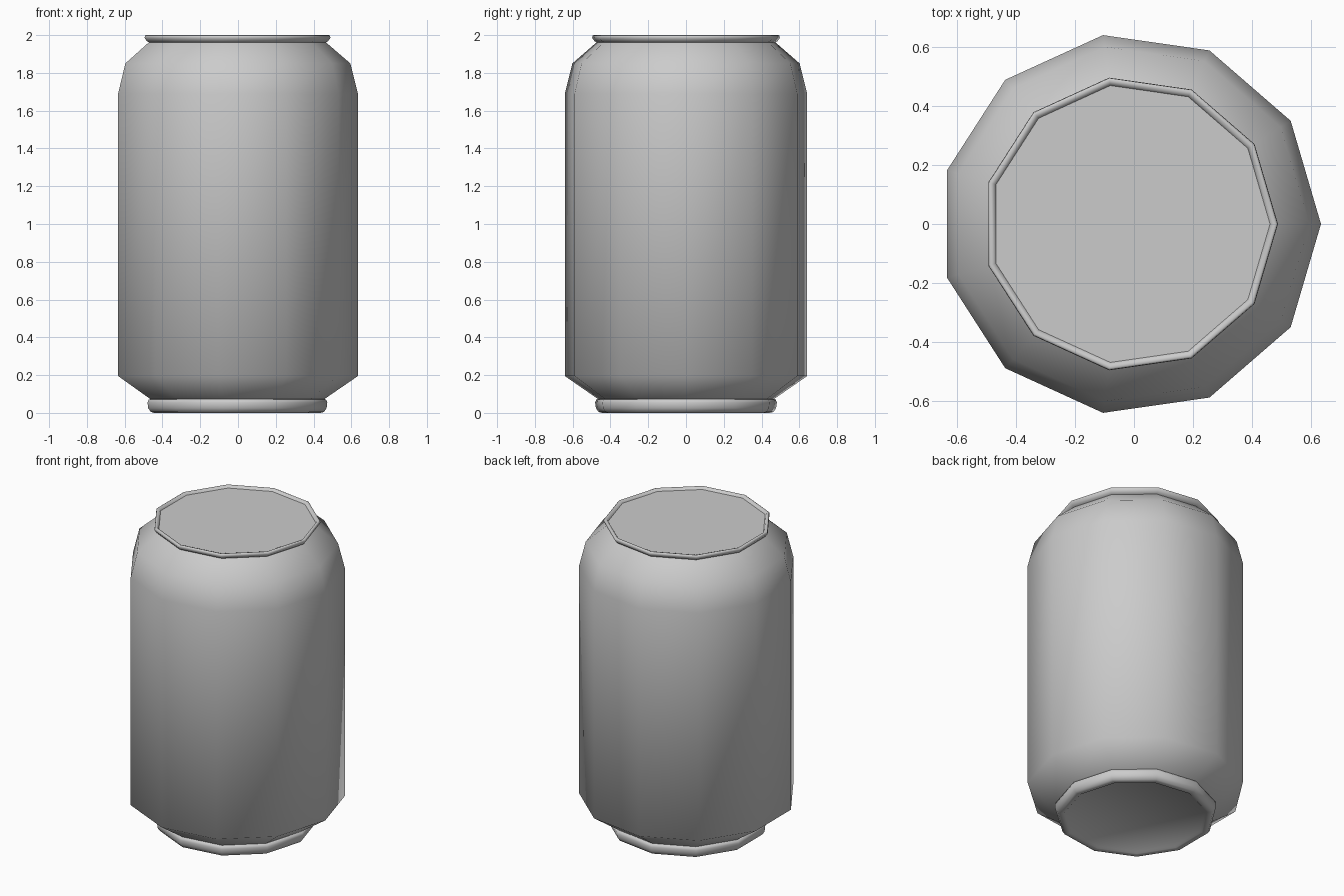
import bpy, bmesh, math

if "Cube" in bpy.data.objects:
    bpy.data.objects.remove(bpy.data.objects["Cube"])

SIDES = 11
X0 = -0.013  # an 11-sided ring is off-centre in its own bounds


def lathe(name, profile, cap_start=False, cap_end=False):
    """Spin (radius, z) points, listed from the bottom outwards and up."""
    bm = bmesh.new()
    rings = []
    for r, z in profile:
        rings.append([bm.verts.new((X0 + r * math.cos(2 * math.pi * j / SIDES),
                                    r * math.sin(2 * math.pi * j / SIDES), z))
                      for j in range(SIDES)])
    for a, b in zip(rings, rings[1:]):
        for j in range(SIDES):
            k = (j + 1) % SIDES
            bm.faces.new((a[j], a[k], b[k], b[j]))
    if cap_start:
        bm.faces.new(rings[0][::-1])
    if cap_end:
        bm.faces.new(rings[-1])
    mesh = bpy.data.meshes.new(name)
    bm.to_mesh(mesh)
    bm.free()
    ob = bpy.data.objects.new(name, mesh)
    bpy.context.collection.objects.link(ob)
    bpy.ops.object.select_all(action='DESELECT')
    ob.select_set(True)
    bpy.context.view_layer.objects.active = ob
    bpy.ops.object.shade_smooth_by_angle(angle=math.radians(60))
    return ob


# Base: shallow recessed disc and rounded standing ring
lathe("base_ring", [(0.42, 0.012), (0.43, 0.003), (0.45, 0.0), (0.468, 0.005),
                    (0.482, 0.025), (0.486, 0.055), (0.48, 0.07), (0.47, 0.073)],
      cap_start=True)

# Body: lower chamfer, straight wall and two-step shoulder
lathe("can_body", [(0.47, 0.073), (0.648, 0.195), (0.648, 1.69),
                   (0.608, 1.85), (0.478, 1.962)])

# Lid: flared rim around a slightly sunken flat top
lathe("lid", [(0.478, 1.962), (0.49, 1.968), (0.502, 1.985), (0.5, 1.997),
              (0.494, 2.0), (0.482, 1.997), (0.475, 1.985)],
      cap_end=True)
